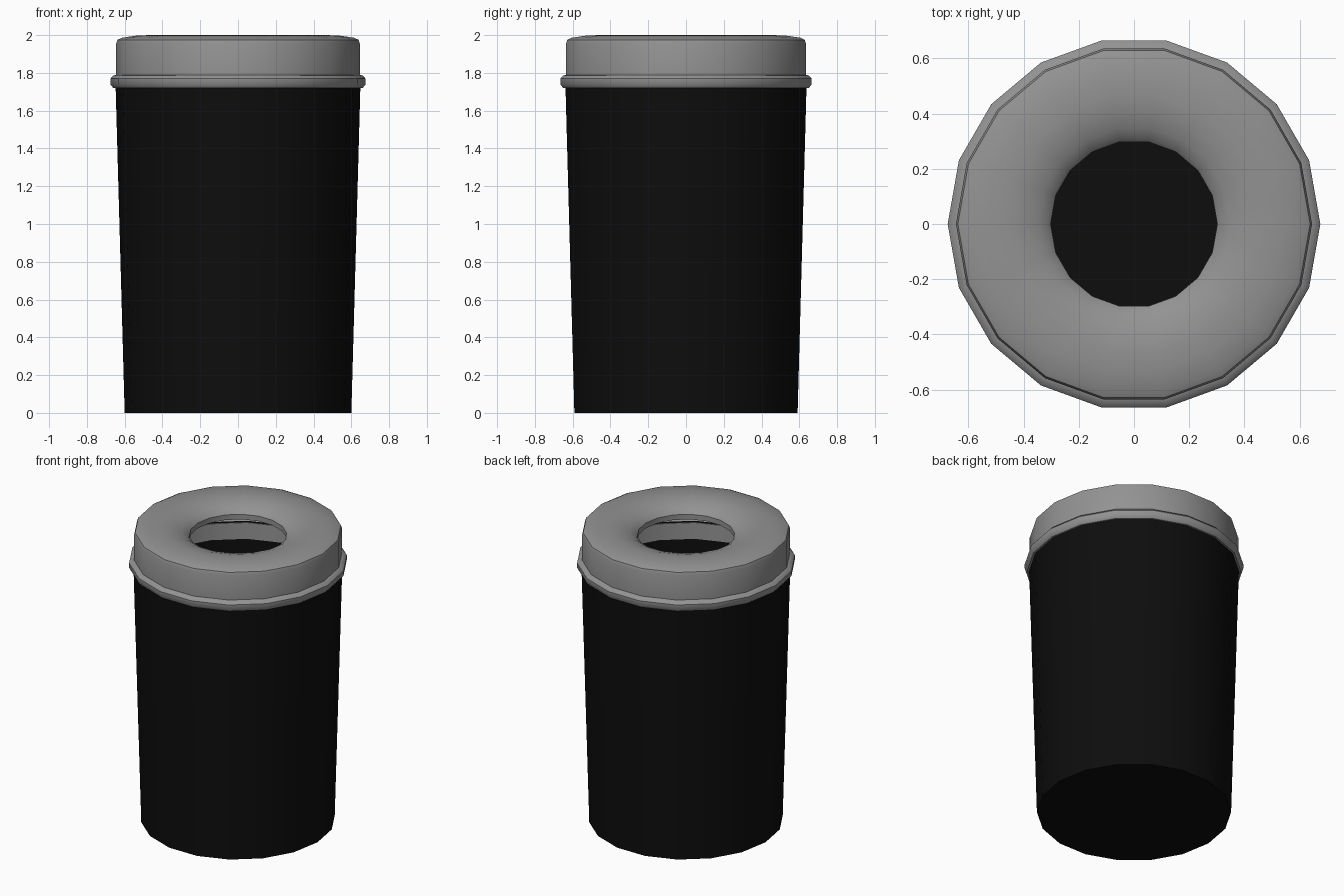
import bpy, bmesh, math

if "Cube" in bpy.data.objects:
    bpy.data.objects.remove(bpy.data.objects["Cube"])

SIDES = 18


def material(name, rgb):
    m = bpy.data.materials.new(name)
    m.diffuse_color = (*rgb, 1)
    m.use_nodes = True
    m.node_tree.nodes["Principled BSDF"].inputs["Base Color"].default_value = m.diffuse_color
    return m


def lathe(name, profile, mat, cap_bottom=False):
    """Revolve (radius, z) points, ordered bottom to top along the outside."""
    bm = bmesh.new()
    rings = []
    for r, z in profile:
        rings.append([bm.verts.new((r * math.cos(math.tau * i / SIDES),
                                    r * math.sin(math.tau * i / SIDES), z))
                      for i in range(SIDES)])
    for a, b in zip(rings, rings[1:]):
        for i in range(SIDES):
            j = (i + 1) % SIDES
            bm.faces.new((a[i], a[j], b[j], b[i]))
    if cap_bottom:
        bm.faces.new(list(reversed(rings[0])))
    me = bpy.data.meshes.new(name)
    bm.to_mesh(me)
    bm.free()
    me.materials.append(mat)
    ob = bpy.data.objects.new(name, me)
    bpy.context.collection.objects.link(ob)
    bpy.ops.object.select_all(action='DESELECT')
    ob.select_set(True)
    bpy.context.view_layer.objects.active = ob
    bpy.ops.object.shade_smooth_by_angle(angle=math.radians(40))
    return ob


black = material("black plastic", (0.004, 0.004, 0.004))
grey = material("grey plastic", (0.29, 0.29, 0.29))

# Tapered open bin with a floor
lathe("bin_body", [(0.60, 0), (0.648, 1.73)], black, cap_bottom=True)

# Lid: inner skirt, bead, straight wall, domed top dipping into the hole
lathe("lid", [(0.641, 1.61), (0.643, 1.72), (0.660, 1.72), (0.675, 1.738),
              (0.675, 1.770), (0.662, 1.785), (0.645, 1.79),
              (0.645, 1.955), (0.638, 1.975), (0.615, 1.986),
              (0.54, 1.997), (0.47, 2.0), (0.41, 1.992),
              (0.35, 1.972), (0.315, 1.95), (0.302, 1.935),
              (0.302, 1.90)], grey)
